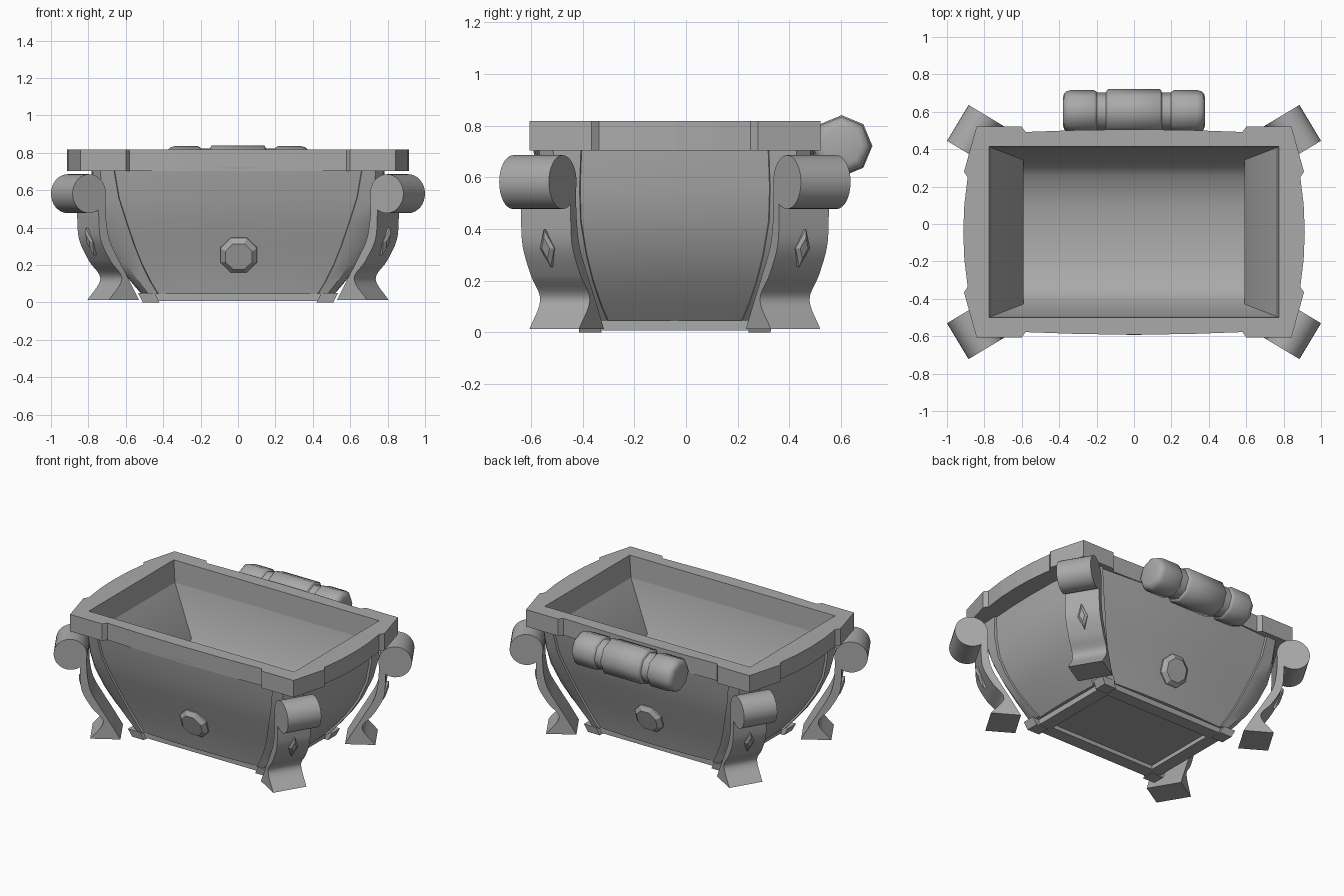
import bpy, bmesh, math
from mathutils import Vector

if "Cube" in bpy.data.objects:
    bpy.data.objects.remove(bpy.data.objects["Cube"], do_unlink=True)

grey = bpy.data.materials.new("stone_grey")
grey.use_nodes = True
GREY = (0.4, 0.4, 0.4, 1)
grey.diffuse_color = GREY
for node in grey.node_tree.nodes:
    if node.type == "BSDF_PRINCIPLED":
        node.inputs["Base Color"].default_value = GREY

YC = -0.043  # centre line of the tub in y


def loft(name, rings, caps=(False, False), loop=False, smooth=None):
    """Skin a list of equal point rings, with optional end caps."""
    bm = bmesh.new()
    rows = [[bm.verts.new(p) for p in ring] for ring in rings]
    n = len(rows[0])
    pairs = list(zip(rows, rows[1:])) + ([(rows[-1], rows[0])] if loop else [])
    for a, b in pairs:
        for i in range(n):
            j = (i + 1) % n
            bm.faces.new((a[i], a[j], b[j], b[i]))
    for row, cap in zip((rows[0], rows[-1]), caps):
        if cap:
            bm.faces.new(row)
    bmesh.ops.remove_doubles(bm, verts=bm.verts[:], dist=0.0005)
    bmesh.ops.recalc_face_normals(bm, faces=bm.faces[:])
    mesh = bpy.data.meshes.new(name)
    bm.to_mesh(mesh)
    bm.free()
    mesh.materials.append(grey)
    obj = bpy.data.objects.new(name, mesh)
    bpy.context.collection.objects.link(obj)
    if smooth:
        bpy.ops.object.select_all(action="DESELECT")
        obj.select_set(True)
        bpy.context.view_layer.objects.active = obj
        bpy.ops.object.shade_smooth_by_angle(angle=math.radians(smooth))
    return obj


def four_way(quarter, z):
    """Mirror a quarter outline, from the x axis to the y axis, into a ring."""
    half = quarter + [(-x, y) for x, y in quarter[-2::-1]]
    full = half + [(x, -y) for x, y in half[-2:0:-1]]
    return [(x, y + YC, z) for x, y in full]


def rect(hx, hy, z, cx=0, cy=YC):
    return [(cx + hx * a, cy + hy * b, z) for a, b in ((-1, -1), (1, -1), (1, 1), (-1, 1))]


# Hull: bulging panels between raised corner ribs
def hull_ring(z, hx, hy, ax, ay):
    bulge = 0.015 + 0.02 * z
    cx, cy, t = hx - bulge / 2, hy - bulge, 0.015
    return four_way([
        (hx, 0), (hx - bulge / 8, ay / 2), (cx, ay), (cx + t, ay + 0.003),
        (cx + t / 2, ay + 0.7 * (cy - ay)), (ax + 0.7 * (cx - ax), cy + t / 2),
        (ax + 0.003, cy + t), (ax, cy), (ax / 2, hy - bulge / 4), (0, hy)], z)


levels = [(0.045, 0.51, 0.372, 0.425, 0.258), (0.11, 0.566, 0.387, 0.465, 0.285),
          (0.2, 0.637, 0.412, 0.51, 0.315), (0.3, 0.698, 0.444, 0.55, 0.34),
          (0.43, 0.75, 0.488, 0.594, 0.362), (0.56, 0.775, 0.525, 0.635, 0.366),
          (0.72, 0.785, 0.55, 0.662, 0.36)]
loft("hull", [hull_ring(*lv) for lv in levels], (True, False), smooth=30)

# Base frame with a recessed underside, and the slanted rib ends at its corners
loft("base_frame", [rect(0.488, 0.35, 0.06), rect(0.488, 0.35, 0.008),
                    rect(0.4, 0.262, 0.008), rect(0.4, 0.262, 0.035)], (True, True))
for sx in (-1, 1):
    for sy in (-1, 1):
        loft("rib_end", [rect(0.045, 0.043, z, sx * (0.465 + out), YC + sy * (0.327 + 0.3 * out))
                         for z, out in ((0, 0), (0.05, 0.025))], (True, True))

# Rim: corner blocks joined by slightly bowed sides
TOP, UNDER = 0.818, 0.703
outline = [(0.913, 0), (0.907, 0.15), (0.889, 0.293), (0.909, 0.322), (0.842, 0.563),
           (0.6, 0.563), (0.58, 0.535), (0.3, 0.545), (0, 0.549)]


def pulled_in(hx, hy):
    # rim corner goes to the inner corner, the rest slide straight in
    return [(0 if x == 0 else min(x, hx), min(y, hy)) for x, y in outline]


loft("rim", [four_way(outline, TOP), four_way(outline, UNDER),
             four_way(pulled_in(0.77, 0.46), UNDER), four_way(pulled_in(0.76, 0.45), 0.67),
             four_way(pulled_in(0.774, 0.457), TOP)], loop=True)

# Basin: sloped ends and a rounded trough floor
basin = loft("basin", [rect(0.76, 0.45, 0.67), rect(0.59, 0.385, 0.36), rect(0.595, 0.3, 0.265),
                       rect(0.6, 0.15, 0.222), rect(0.6, 0, 0.21)], smooth=50).data
if sum(p.normal.z * p.area for p in basin.polygons) < 0:
    basin.flip_normals()


# Legs: scroll roll, S-shaped strip with flared foot, and a diamond stud
def spline(points, steps=5):
    """Smooth curve through a few points."""
    pts = [Vector(p) for p in points]
    pts = [2 * pts[0] - pts[1]] + pts + [2 * pts[-1] - pts[-2]]
    out = []
    for a, b, c, d in zip(pts, pts[1:], pts[2:], pts[3:]):
        for k in range(steps):
            t = k / steps
            out.append(0.5 * (2 * b + (c - a) * t + (2 * a - 5 * b + 4 * c - d) * t ** 2
                              + (3 * b - a - 3 * c + d) * t ** 3))
    return out + [pts[-2]]


outer = spline([(-0.06, 0.56), (-0.06, 0.44), (-0.073, 0.33), (-0.134, 0.22), (-0.204, 0.125), (-0.1225, 0.012)])
inner = spline([(-0.31, 0.012), (-0.248, 0.12), (-0.188, 0.22), (-0.128, 0.33), (-0.105, 0.44), (-0.1, 0.56)])
strip = [tuple(p) for p in outer + inner]
circle = [(0.104 * math.cos(k * math.tau / 32), 0.581 + 0.104 * math.sin(k * math.tau / 32))
          for k in range(32)]
HALF = 0.112

for sx in (-1, 1):
    for sy in (-1, 1):
        side = ("left" if sx > 0 else "right") + ("_front" if sy < 0 else "_back")

        def place(u, v, z):
            # u runs outward from the roll centre, v along the roll
            return (sx * (0.853 + 0.857 * u - 0.515 * v),
                    YC + sy * (0.53 + 0.515 * u + 0.857 * v), z)

        for part, shape in (("leg", strip), ("leg_roll", circle)):
            loft(part + "_" + side, [[place(u, v, z) for u, z in shape] for v in (-HALF, HALF)],
                 (True, True), smooth=35)

        def stud_ring(size, lift):
            # leans with the strip behind it
            return [place(-0.08 + 0.025 * size * c + lift, 0.032 * size * b, 0.325 + 0.073 * size * c)
                    for b, c in ((1, 0), (0, 1), (-1, 0), (0, -1))]

        loft("leg_stud_" + side, [stud_ring(1, -0.025), stud_ring(1, 0.01), stud_ring(0.55, 0.022)],
             (True, True))

# Eight-sided studs on the long faces
TILT = math.radians(18)
for name, sy in (("front_gem", -1), ("back_gem", 1)):
    def gem_ring(r, lift):
        ring = []
        for k in range(8):
            a = (k + 0.5) * math.tau / 8
            up = r * math.sin(a)
            out = 0.427 + lift * math.cos(TILT) + up * math.sin(TILT)
            ring.append((0.004 + r * math.cos(a), YC + sy * out,
                         0.255 + up * math.cos(TILT) - lift * math.sin(TILT)))
        return ring
    loft(name, [gem_ring(0.106, -0.03), gem_ring(0.106, 0.01), gem_ring(0.078, 0.034)], (True, True))

# Rolled bolster behind the rim, stepped by two grooves
half_profile = [(0.38, 0.075), (0.374, 0.095), (0.36, 0.108), (0.338, 0.114), (0.215, 0.114),
                (0.203, 0.108), (0.198, 0.101), (0.15, 0.101), (0.145, 0.112), (0.138, 0.119)]
profile = half_profile + [(-x, r) for x, r in reversed(half_profile)]
loft("bolster", [[(x, 0.602 + r * math.cos(k * math.tau / 8), 0.721 + r * math.sin(k * math.tau / 8))
                  for k in range(8)] for x, r in profile], (True, True), smooth=50)
